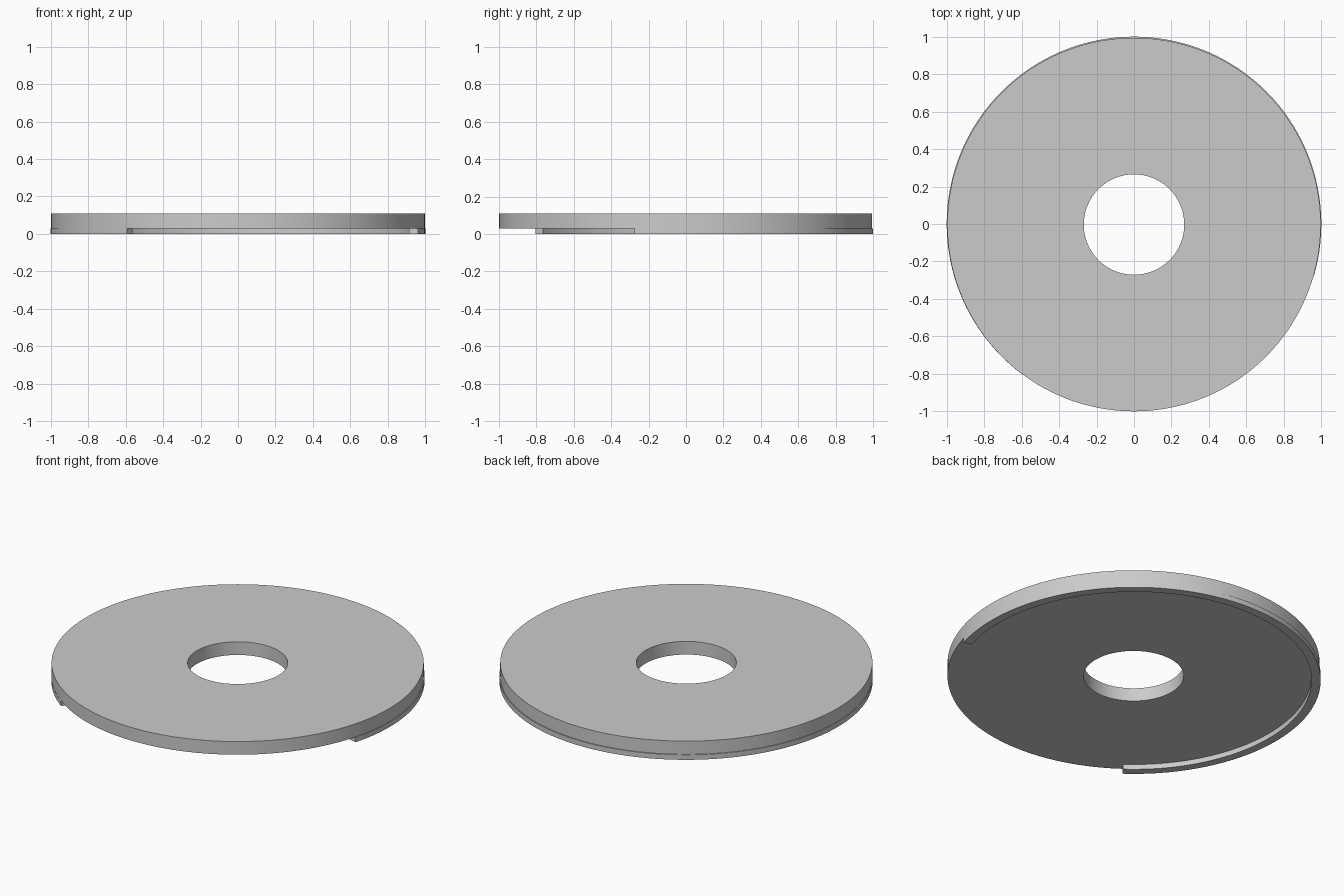
import bpy
import bmesh
from math import cos, sin, radians

cube = bpy.data.objects.get("Cube")
if cube:
    bpy.data.objects.remove(cube, do_unlink=True)

# Single plain grey
grey = bpy.data.materials.new("light grey")
grey.use_nodes = True
colour = (0.6, 0.6, 0.6, 1)
grey.diffuse_color = colour
grey.node_tree.nodes["Principled BSDF"].inputs["Base Color"].default_value = colour


def swept_ring(name, inner, outer, bottom, top, start=0, end=360, steps=144, y=0):
    """Sweep a rectangular section around z, closed or as an arc with end caps."""
    closed = end - start == 360
    bm = bmesh.new()
    section = [(inner, bottom), (outer, bottom), (outer, top), (inner, top)]
    rings = []
    for i in range(steps if closed else steps + 1):
        a = radians(start + (end - start) * i / steps)
        rings.append([bm.verts.new((r * cos(a), r * sin(a) + y, z)) for r, z in section])
    pairs = list(zip(rings, rings[1:]))
    if closed:
        pairs.append((rings[-1], rings[0]))
    for p, q in pairs:
        for k in range(4):
            n = (k + 1) % 4
            bm.faces.new((p[k], p[n], q[n], q[k]))
    if not closed:
        bm.faces.new(rings[0])
        bm.faces.new(rings[-1])
    bmesh.ops.recalc_face_normals(bm, faces=bm.faces)
    mesh = bpy.data.meshes.new(name)
    bm.to_mesh(mesh)
    bm.free()
    mesh.materials.append(grey)
    obj = bpy.data.objects.new(name, mesh)
    bpy.context.collection.objects.link(obj)
    bpy.ops.object.select_all(action="DESELECT")
    obj.select_set(True)
    bpy.context.view_layer.objects.active = obj
    bpy.ops.object.shade_smooth_by_angle(angle=radians(30))
    return obj


# Flat disc with a central hole
swept_ring("disc", 0.268, 0.997, 0.03, 0.108, y=-0.003)

# Thin rim under the disc, open towards the front
swept_ring("under_rim", 0.951, 1.0, 0, 0.03, start=-16, end=233.6, steps=100)
